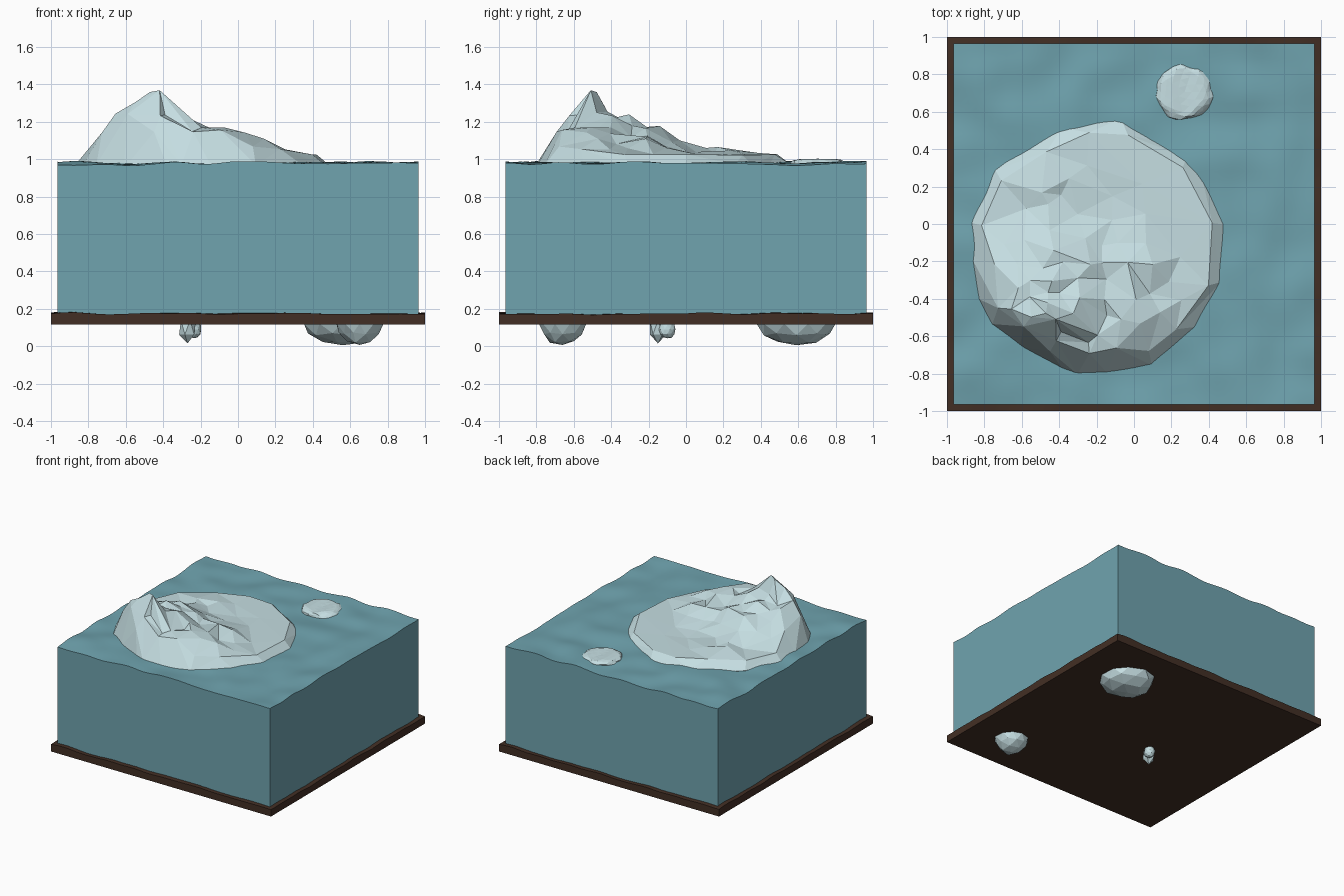
import bpy, bmesh, math, random
from mathutils import Vector, noise

if "Cube" in bpy.data.objects:
    bpy.data.objects.remove(bpy.data.objects["Cube"])

random.seed(4)


def material(name, rgb):
    m = bpy.data.materials.new(name)
    m.diffuse_color = (*rgb, 1)
    m.use_nodes = True
    m.node_tree.nodes["Principled BSDF"].inputs["Base Color"].default_value = m.diffuse_color
    return m


WATER = material("water", (0.16, 0.37, 0.43))
ICE = material("ice", (0.56, 0.73, 0.76))
EARTH = material("earth", (0.055, 0.028, 0.018))


def finish(bm, name, mat, smooth=False):
    bmesh.ops.recalc_face_normals(bm, faces=bm.faces[:])
    me = bpy.data.meshes.new(name)
    bm.to_mesh(me)
    bm.free()
    me.materials.append(mat)
    ob = bpy.data.objects.new(name, me)
    bpy.context.collection.objects.link(ob)
    if smooth:
        bpy.ops.object.select_all(action='DESELECT')
        ob.select_set(True)
        bpy.context.view_layer.objects.active = ob
        bpy.ops.object.shade_smooth_by_angle(angle=math.radians(30))
    return ob


def wavy_block(name, half, z0, z1, wave, freq, n, mat):
    """Square block with a flat bottom and a gently rippled top."""
    bm = bmesh.new()
    bmesh.ops.create_grid(bm, x_segments=n, y_segments=n, size=half)
    for v in bm.verts:
        v.co.z = z1 + wave * noise.noise(Vector((v.co.x * freq, v.co.y * freq, z1)))
    rim = [e for e in bm.edges if e.is_boundary]
    new = bmesh.ops.extrude_edge_only(bm, edges=rim)["geom"]
    for v in new:
        if isinstance(v, bmesh.types.BMVert):
            v.co.z = z0
    bottom = [e for e in new if isinstance(e, bmesh.types.BMEdge) and e.is_boundary]
    bmesh.ops.contextual_create(bm, geom=bottom)
    return finish(bm, name, mat, True)


def lerp(profile, x):
    """Height of a piecewise linear outline at x."""
    for (a, ha), (b, hb) in zip(profile, profile[1:]):
        if a <= x <= b:
            return ha + (hb - ha) * (x - a) / (b - a)
    return 0


# Ridge outlines above the water, seen from the front and from the right
FRONT = [(-0.88, 0.02), (-0.73, 0.20), (-0.63, 0.27), (-0.54, 0.29), (-0.43, 0.33),
         (-0.28, 0.27), (-0.18, 0.21), (0, 0.19), (0.14, 0.14), (0.3, 0.07), (0.48, 0.02)]
SIDE = [(-0.83, 0.0), (-0.69, 0.23), (-0.6, 0.28), (-0.56, 0.33), (-0.45, 0.33), (-0.38, 0.27),
        (-0.18, 0.23), (-0.1, 0.17), (0.06, 0.09), (0.3, 0.075), (0.56, 0.03)]


def ice_height(x, y, t):
    edge = min(1, (1 - t) / 0.14)
    ridge = lerp(FRONT, x) * lerp(SIDE, y) / 0.33
    rough = noise.noise(Vector((x * 7, y * 7, 3.1)))
    rough += 0.6 * noise.noise(Vector((x * 15, y * 15, 8.0)))
    plate = 0.055 * min(1, (1 - t) / 0.05)
    return max(ridge * edge ** 0.5 * (1 + 0.3 * rough), plate + 0.008 * rough * edge)


# Iceberg: raised ridge and flat shelf above, rounded mass below the surface
bm = bmesh.new()
bmesh.ops.create_icosphere(bm, subdivisions=4, radius=1)
for v in bm.verts:
    n = v.co.normalized()
    a = math.atan2(n.y, n.x)
    t = math.acos(max(-1, min(1, abs(n.z)))) / (math.pi / 2)
    rim = 0.675 + 0.04 * noise.noise(Vector((3 * math.cos(a), 3 * math.sin(a), 5)))
    if n.z >= -0.001:
        r = rim * t
        x, y = -0.2 + r * math.cos(a), -0.13 + r * math.sin(a)
        v.co = (x, y, 0.97 + ice_height(x, y, t))
    else:
        r = rim * math.sin(t * math.pi / 2) * (1 + 0.1 * noise.noise(n * 3))
        v.co = (-0.2 + r * math.cos(a), -0.13 + r * math.sin(a), 0.97 + 0.6 * n.z)
berg = finish(bm, "iceberg", ICE)
dec = berg.modifiers.new("facets", 'DECIMATE')
dec.ratio = 0.25


def lump(name, loc, size, sub=2, rough=0.12):
    """Irregular faceted lump of ice."""
    bm = bmesh.new()
    bmesh.ops.create_icosphere(bm, subdivisions=sub, radius=1)
    for v in bm.verts:
        k = 1 + rough * noise.noise(v.co * 2 + Vector(loc) * 9)
        v.co = Vector(loc) + Vector([c * s * k for c, s in zip(v.co, size)])
        v.co.z = max(v.co.z, 0)
    return finish(bm, name, ICE)


# Small flat floe
floe = lump("ice_floe", (0.27, 0.705, 0.965), (0.155, 0.15, 0.06), 3)
for v in floe.data.vertices:
    v.co.z = min(v.co.z, 0.998 + 0.004 * math.sin(v.co.x * 40))

# Lumps showing under the base
lump("large_stone", (0.56, 0.59, 0.12), (0.205, 0.205, 0.115))
lump("medium_stone", (0.65, -0.66, 0.12), (0.125, 0.125, 0.11))
lump("small_stone", (-0.235, -0.1, 0.09), (0.04, 0.045, 0.05))
lump("pointed_stone", (-0.27, -0.15, 0.1), (0.05, 0.05, 0.085), 1)

# Water block and the earth slab it rests on
wavy_block("water", 0.965, 0.14, 0.977, 0.02, 4.5, 48, WATER)
wavy_block("base", 1.0, 0.115, 0.174, 0.012, 5, 32, EARTH)
